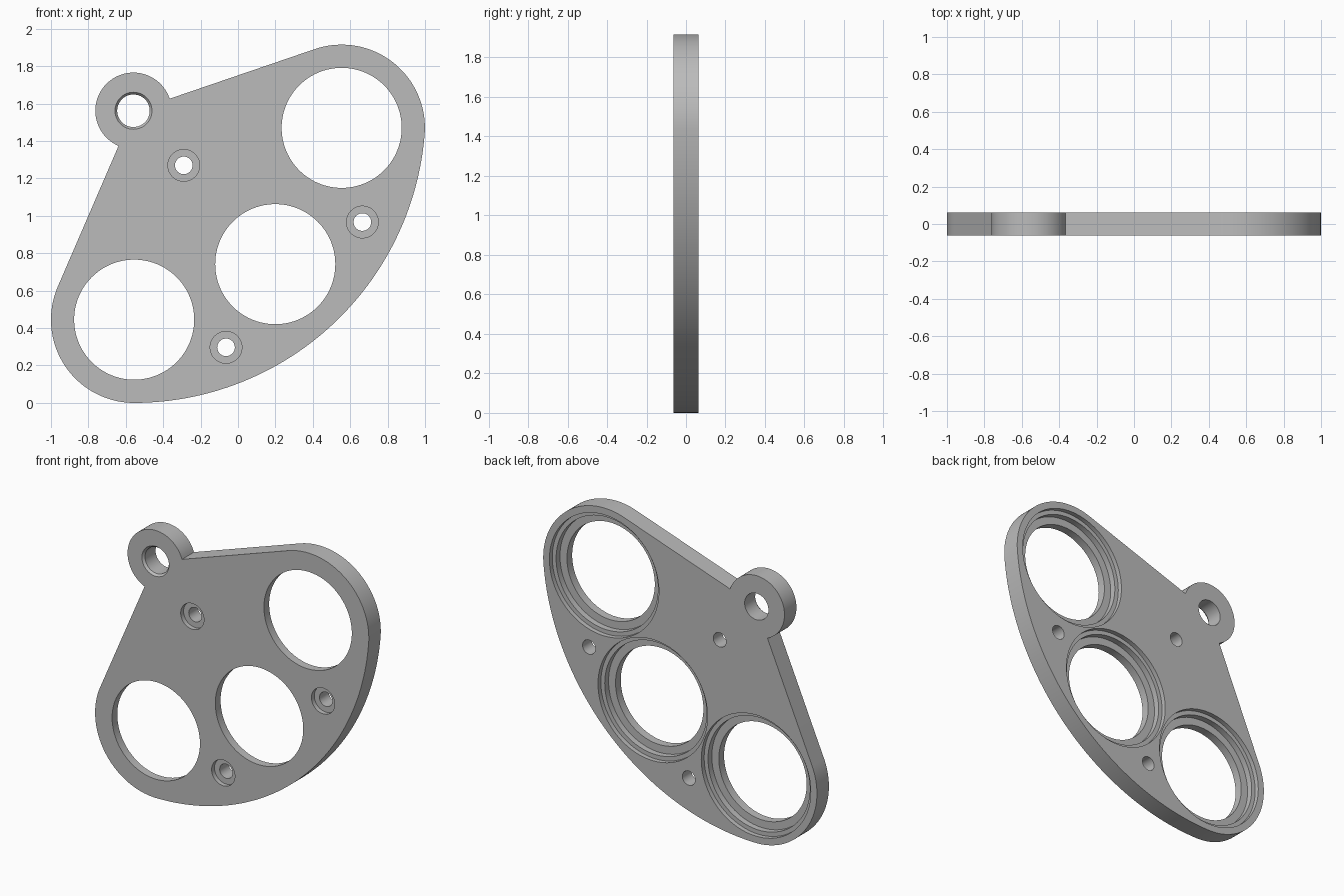
import bpy, bmesh
from math import sin, cos, radians, pi
from mathutils import Vector

cube = bpy.data.objects.get("Cube")
if cube:
    bpy.data.objects.remove(cube, do_unlink=True)

HALF = 0.0625                      # half the plate thickness
LUG = Vector((-0.559, 1.562))      # pivot of the lug, centre of the long arc
PITCH, END_R, LUG_R = 1.117, 0.445, 0.204


def polar(centre, radius, degrees):
    a = radians(degrees)
    return centre + Vector((radius * cos(a), radius * sin(a)))


def arc(centre, radius, start, end, steps):
    return [polar(centre, radius, start + (end - start) * i / steps)
            for i in range(steps + 1)]


low, mid, high = [polar(LUG, PITCH, a) for a in (-89.8, -47.25, -4.7)]

grey = bpy.data.materials.new("plain grey")
grey.use_nodes = True
colour = (0.5, 0.5, 0.5, 1)
grey.diffuse_color = colour
grey.node_tree.nodes["Principled BSDF"].inputs["Base Color"].default_value = colour


def make_object(name, bm):
    bmesh.ops.recalc_face_normals(bm, faces=bm.faces)
    mesh = bpy.data.meshes.new(name)
    bm.to_mesh(mesh)
    bm.free()
    mesh.materials.append(grey)
    obj = bpy.data.objects.new(name, mesh)
    bpy.context.collection.objects.link(obj)
    return obj


# Plate outline: lower end, long arc, upper end, lug
outline = arc(low, END_R, 157, 270.2, 40)
outline += arc(LUG, PITCH + END_R, -89.8, -4.7, 64)[1:]
outline += arc(high, END_R, -4.7, 108.5, 40)[1:]
outline += arc(LUG, LUG_R, 18.4, 247, 48)

bm = bmesh.new()
face = bm.faces.new([bm.verts.new((p.x, -HALF, p.y)) for p in outline])
swept = bmesh.ops.extrude_face_region(bm, geom=[face])["geom"]
bmesh.ops.translate(bm, vec=(0, 2 * HALF, 0),
                    verts=[v for v in swept if isinstance(v, bmesh.types.BMVert)])
plate = make_object("mounting_plate", bm)


def drill(centre, profile, sides):
    """Cut a turned shape, given as (y, radius) steps, out of the plate."""
    bm = bmesh.new()
    rings = [[bm.verts.new((centre.x + r * cos(2 * pi * i / sides), y,
                            centre.y + r * sin(2 * pi * i / sides)))
              for i in range(sides)] for y, r in profile]
    for a, b in zip(rings, rings[1:]):
        for i in range(sides):
            j = (i + 1) % sides
            bm.faces.new((a[i], a[j], b[j], b[i]))
    bm.faces.new(rings[0])
    bm.faces.new(rings[-1])
    cutter = make_object("hole_cutter", bm)
    cutter.hide_render = True
    cut = plate.modifiers.new("hole", "BOOLEAN")
    cut.operation = "DIFFERENCE"
    cut.solver = "EXACT"
    cut.object = cutter
    bpy.context.view_layer.objects.active = plate
    bpy.ops.object.modifier_apply(modifier=cut.name)
    bpy.data.objects.remove(cutter, do_unlink=True)


OUT = HALF + 0.05

# Three large openings, stepped twice from the back
for centre in (low, mid, high):
    drill(centre, [(-OUT, 0.321), (-0.008, 0.321), (-0.008, 0.372),
                   (0.032, 0.372), (0.032, 0.4), (OUT, 0.4)], 96)

# Three screw holes, recessed at the front
for x, z in ((-0.29, 1.27), (0.665, 0.967), (-0.064, 0.297)):
    drill(Vector((x, z)), [(-OUT, 0.085), (-HALF + 0.03, 0.085),
                           (-HALF + 0.03, 0.047), (OUT, 0.047)], 48)

# Lug hole with a chamfered front edge
drill(LUG, [(-OUT, 0.099), (-HALF, 0.099), (-HALF + 0.015, 0.087), (OUT, 0.087)], 48)

bpy.ops.object.select_all(action="DESELECT")
plate.select_set(True)
bpy.context.view_layer.objects.active = plate
bpy.ops.object.shade_smooth_by_angle(angle=radians(25))
